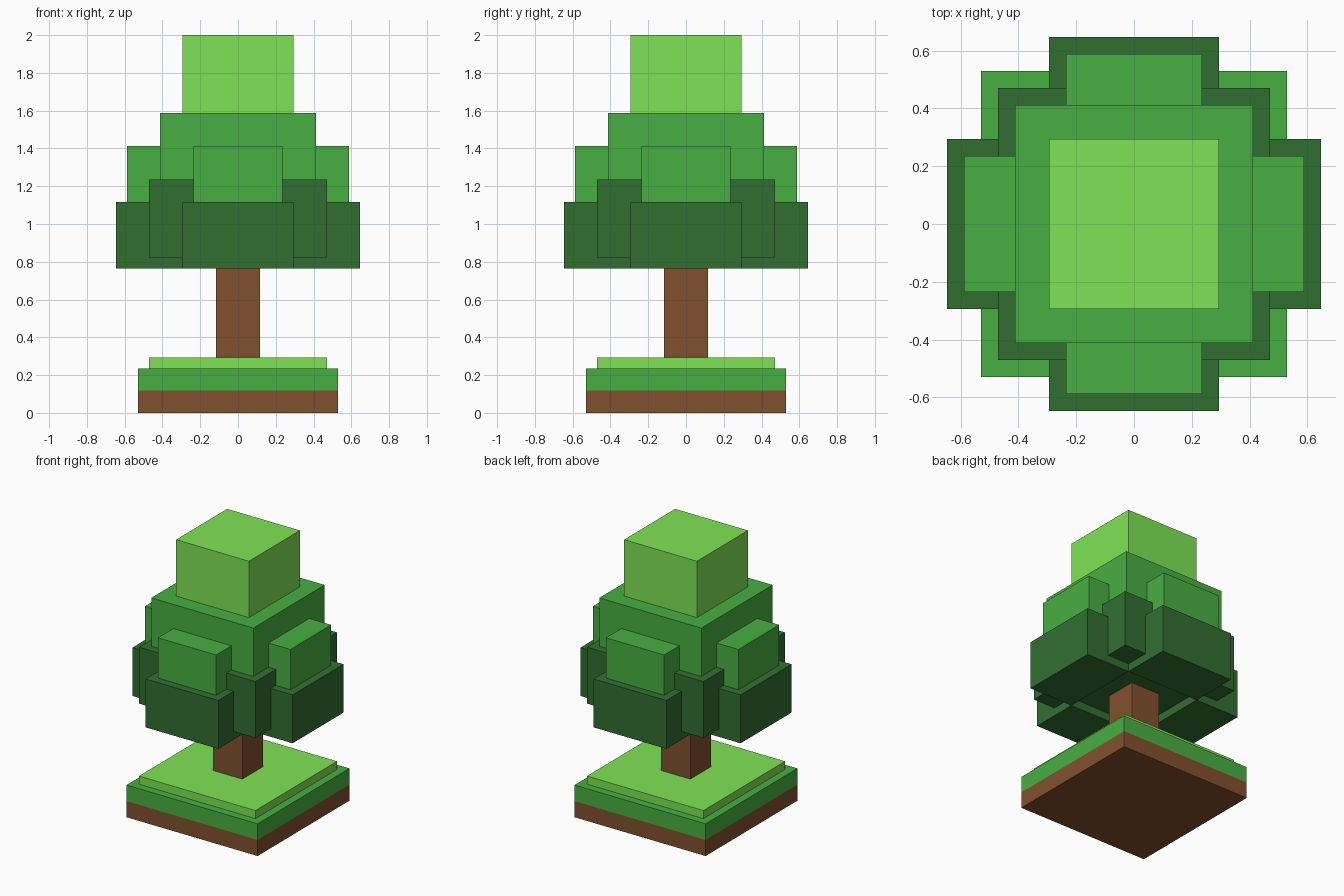
import bpy
import bmesh

if "Cube" in bpy.data.objects:
    bpy.data.objects.remove(bpy.data.objects["Cube"])

U = 2 / 34  # block grid size


def material(name, rgb):
    m = bpy.data.materials.new(name)
    m.diffuse_color = (*rgb, 1)
    m.use_nodes = True
    m.node_tree.nodes["Principled BSDF"].inputs["Base Color"].default_value = m.diffuse_color
    return m


LIME = material("light_green", (0.212, 0.775, 0.092))
GREEN = material("mid_green", (0.064, 0.430, 0.054))
DARK = material("dark_green", (0.031, 0.158, 0.031))
BROWN = material("brown", (0.222, 0.082, 0.026))


def box(name, x, y, z, mat):
    """Box from (low, high) ranges in grid units."""
    bm = bmesh.new()
    bmesh.ops.create_cube(bm, size=1)
    for v in bm.verts:
        v.co = [U * (r[0] if c < 0 else r[1]) for c, r in zip(v.co, (x, y, z))]
    mesh = bpy.data.meshes.new(name)
    bm.to_mesh(mesh)
    bm.free()
    mesh.materials.append(mat)
    ob = bpy.data.objects.new(name, mesh)
    bpy.context.collection.objects.link(ob)
    return ob


def centred(name, half, z, mat):
    return box(name, (-half, half), (-half, half), z, mat)


def ring(name, half, inner, outer, z, mat):
    """Four matching blocks, one on each side of the crown."""
    w = (-half, half)
    box(name + "_front", w, (-outer, -inner), z, mat)
    box(name + "_back", w, (inner, outer), z, mat)
    box(name + "_left", (-outer, -inner), w, z, mat)
    box(name + "_right", (inner, outer), w, z, mat)


# Ground slab in three layers
centred("soil", 9, (0, 2), BROWN)
centred("turf", 9, (2, 4), GREEN)
centred("grass_top", 8, (4, 5), LIME)

# Trunk
centred("trunk", 2, (5, 14), BROWN)

# Crown cores, bottom to top
centred("lower_foliage", 8, (14, 21), DARK)
centred("middle_foliage", 7, (21, 27), GREEN)
centred("top_foliage", 5, (27, 34), LIME)

# Side clumps around the crown
ring("lower_clump", 5, 5, 11, (13, 19), DARK)
ring("middle_clump", 4, 4, 10, (18, 24), GREEN)
